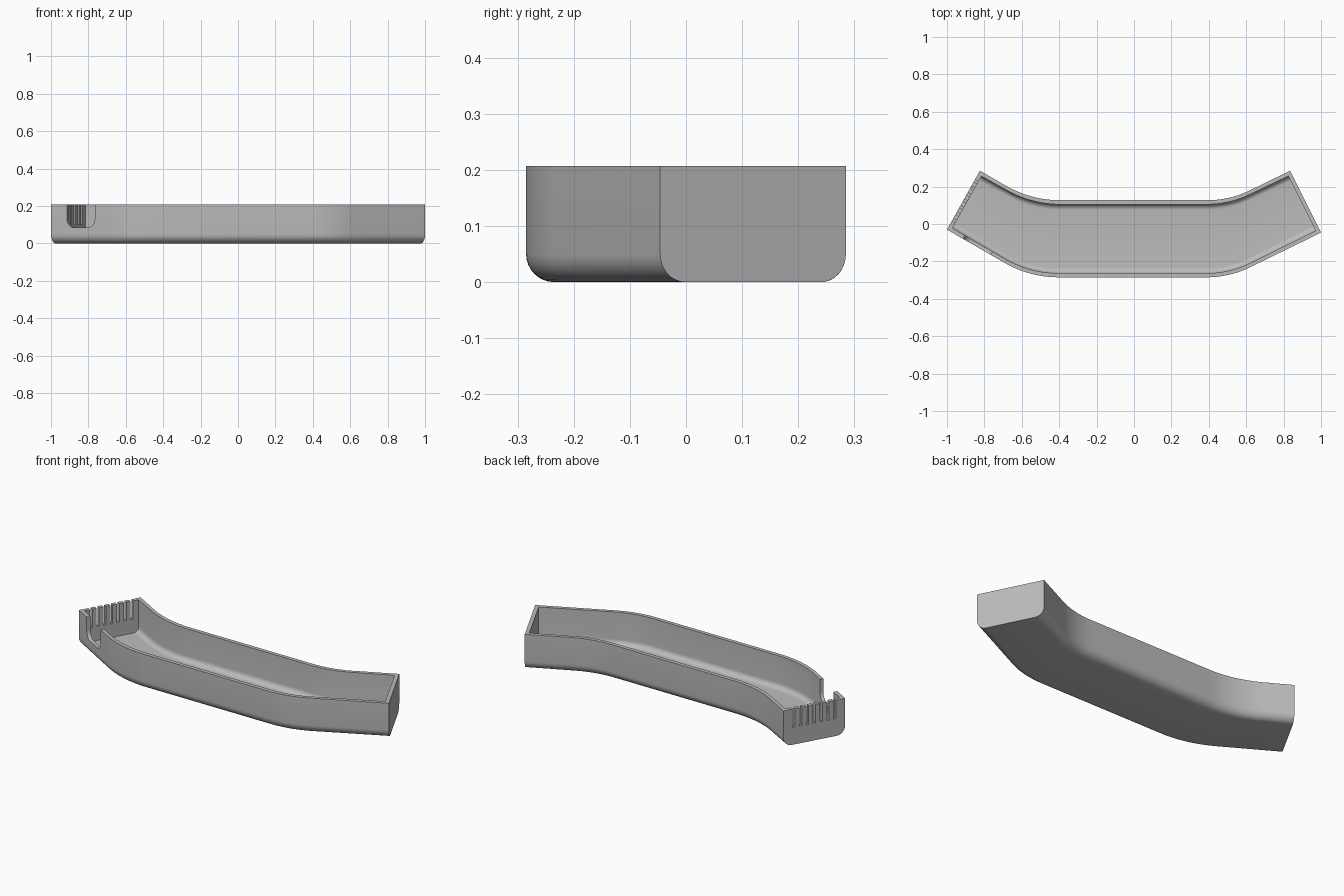
import bpy, bmesh, math
from mathutils import Vector, Matrix

cube = bpy.data.objects.get("Cube")
if cube:
    bpy.data.objects.remove(cube)

HEIGHT, WALL, FLOOR = 0.207, 0.022, 0.02
FRONT_Y, BACK_Y = -0.285, 0.127

grey = bpy.data.materials.new("mid grey")
grey.use_nodes = True
grey.diffuse_color = (0.5, 0.5, 0.5, 1)
grey.node_tree.nodes["Principled BSDF"].inputs["Base Color"].default_value = (0.5, 0.5, 0.5, 1)


def make_object(name, bm):
    bmesh.ops.recalc_face_normals(bm, faces=bm.faces)
    mesh = bpy.data.meshes.new(name)
    bm.to_mesh(mesh)
    bm.free()
    mesh.materials.append(grey)
    obj = bpy.data.objects.new(name, mesh)
    bpy.context.collection.objects.link(obj)
    return obj


def half_rail(end, y, slope, tangent, steps=12):
    """Straight end piece, then an arc that runs into the straight middle."""
    side = 1 if end[0] > 0 else -1
    angle = math.radians(slope)
    bend = Vector((end[0] - side * (end[1] - y) / math.tan(angle), y))
    radius = tangent / math.tan(angle / 2)
    start = bend.x - side * tangent
    pts = [Vector(end)]
    for i in range(steps, -1, -1):
        a = angle * i / steps
        pts.append(Vector((start + side * radius * math.sin(a), y + radius * (1 - math.cos(a)))))
    return pts


def full_rail(left_end, right_end, y):
    return half_rail(left_end, y, 30, 0.155) + half_rail(right_end, y, 26, 0.12)[::-1]


def section(front, back, bottom, top, radius, steps=8):
    """U section with rounded bottom corners, between two plan points."""
    across = back - front
    width = across.length
    across = across / width
    pairs = [(0, top)]
    for i in range(steps + 1):
        a = math.pi / 2 * i / steps
        pairs.append((radius * (1 - math.cos(a)), bottom + radius * (1 - math.sin(a))))
    pairs += [(width - u, z) for u, z in reversed(pairs)]
    return [(*(front + across * u), z) for u, z in pairs]


def loft(name, front_rail, back_rail, bottom, top, radius):
    bm = bmesh.new()
    rings = [[bm.verts.new(p) for p in section(f, b, bottom, top, radius)]
             for f, b in zip(front_rail, back_rail)]
    n = len(rings[0])
    for r, s in zip(rings, rings[1:]):
        for i in range(n):
            j = (i + 1) % n
            bm.faces.new((r[i], r[j], s[j], s[i]))
    bm.faces.new(rings[0])
    bm.faces.new(rings[-1][::-1])
    return make_object(name, bm)


def inset(front_rail, back_rail):
    fronts, backs = [], []
    for f, b in zip(front_rail, back_rail):
        across = (b - f).normalized() * WALL
        fronts.append(f + across)
        backs.append(b - across)
    for rail in (fronts, backs):
        for i, k in ((0, 1), (-1, -2)):
            rail[i] = rail[i] + (rail[k] - rail[i]).normalized() * WALL
    return fronts, backs


def cut(target, cutter):
    cutter.hide_render = True
    mod = target.modifiers.new("cut", 'BOOLEAN')
    mod.operation = 'DIFFERENCE'
    mod.solver = 'EXACT'
    mod.object = cutter
    bpy.context.view_layer.objects.active = target
    bpy.ops.object.modifier_apply(modifier=mod.name)
    bpy.data.objects.remove(cutter)


# Curved tray shell
left_front, left_back = Vector((-1, -0.03)), Vector((-0.824, 0.285))
right_front, right_back = Vector((1, -0.046)), Vector((0.835, 0.285))
front_rail = full_rail(left_front, right_front, FRONT_Y)
back_rail = full_rail(left_back, right_back, BACK_Y)
tray = loft("curved_tray", front_rail, back_rail, 0, HEIGHT, 0.05)
cut(tray, loft("cavity_cutter", *inset(front_rail, back_rail), FLOOR, HEIGHT + 0.1, 0.03))

# Row of comb slots in the left-hand end wall
edge = left_front - left_back
turn = Matrix.Rotation(math.atan2(edge.y, edge.x), 4, 'Z')
SLOTS, SLOT_BOTTOM = 7, 0.1
bm = bmesh.new()
for i in range(SLOTS):
    p = left_back + edge * (0.17 + 0.66 * i / (SLOTS - 1))
    place = Matrix.Translation((p.x, p.y, SLOT_BOTTOM + 0.1)) @ turn
    bmesh.ops.create_cube(bm, size=1, matrix=place @ Matrix.Diagonal((0.014, 0.1, 0.2, 1)))
cut(tray, make_object("slot_cutter", bm))

# Rounded notch in the front wall
NOTCH_W, NOTCH_Z, NOTCH_R = 0.172, 0.084, 0.045
outline = [(-NOTCH_W / 2, HEIGHT + 0.1)]
for i in range(9):
    a = math.pi / 2 * i / 8
    outline.append((-NOTCH_W / 2 + NOTCH_R * (1 - math.cos(a)), NOTCH_Z + NOTCH_R * (1 - math.sin(a))))
outline += [(-u, z) for u, z in reversed(outline)]
bm = bmesh.new()
profile = bm.faces.new([bm.verts.new((u, -0.06, z)) for u, z in outline])
moved = bmesh.ops.extrude_face_region(bm, geom=[profile])["geom"]
bmesh.ops.translate(bm, vec=(0, 0.12, 0), verts=[v for v in moved if isinstance(v, bmesh.types.BMVert)])
place = Matrix.Translation((-0.84, -0.122, 0)) @ Matrix.Rotation(math.radians(-30), 4, 'Z')
bmesh.ops.transform(bm, matrix=place, verts=bm.verts)
cut(tray, make_object("notch_cutter", bm))

# Smooth bends, sharp rims
bpy.ops.object.select_all(action='DESELECT')
tray.select_set(True)
bpy.context.view_layer.objects.active = tray
bpy.ops.object.shade_smooth_by_angle(angle=math.radians(30))
